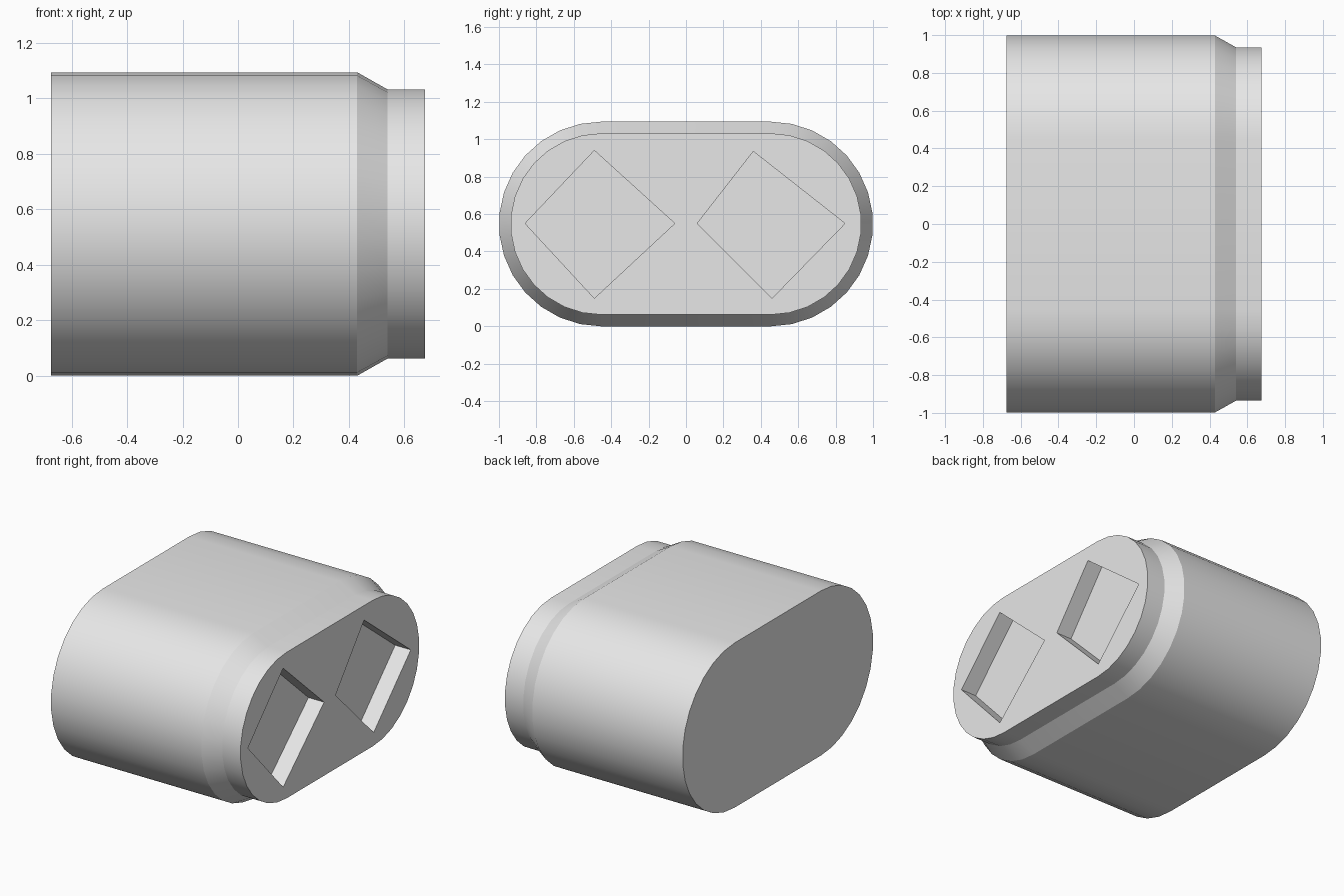
import bpy, bmesh, math

cube = bpy.data.objects.get("Cube")
if cube:
    bpy.data.objects.remove(cube, do_unlink=True)

grey = bpy.data.materials.new("light grey")
grey.use_nodes = True
grey.diffuse_color = (0.8, 0.8, 0.8, 1)
grey.node_tree.nodes["Principled BSDF"].inputs["Base Color"].default_value = (0.8, 0.8, 0.8, 1)

MID_Z = 0.547      # height of the long axis
HALF_FLAT = 0.453  # half length of the straight top and bottom
STEPS = 15         # facets per rounded end


def stadium(radius):
    """Rounded-end outline as (y, z) points."""
    points = []
    for side in (1, -1):
        for i in range(STEPS + 1):
            a = math.pi * i / STEPS - side * math.pi / 2
            points.append((side * HALF_FLAT + radius * math.cos(a),
                           MID_Z + radius * math.sin(a)))
    return points


def loft(name, sections):
    """Closed solid through (x, outline) sections along x."""
    bm = bmesh.new()
    rings = [[bm.verts.new((x, y, z)) for y, z in outline] for x, outline in sections]
    count = len(rings[0])
    for a, b in zip(rings, rings[1:]):
        for i in range(count):
            j = (i + 1) % count
            bm.faces.new((a[i], a[j], b[j], b[i]))
    bm.faces.new(rings[0])
    bm.faces.new(rings[-1])
    bmesh.ops.recalc_face_normals(bm, faces=bm.faces)
    mesh = bpy.data.meshes.new(name)
    bm.to_mesh(mesh)
    bm.free()
    obj = bpy.data.objects.new(name, mesh)
    bpy.context.collection.objects.link(obj)
    mesh.materials.append(grey)
    return obj


# Body with sloped shoulder and narrower neck
full, narrow = stadium(0.547), stadium(0.485)
body = loft("plug_body", [(-0.675, full), (0.43, full), (0.54, narrow), (0.675, narrow)])
bpy.ops.object.select_all(action="DESELECT")
body.select_set(True)
bpy.context.view_layer.objects.active = body

# Two diamond pockets sunk into the neck end
pockets = {
    "front_pocket": [(-0.86, 0.55), (-0.49, 0.15), (-0.06, 0.55), (-0.49, 0.94)],
    "back_pocket": [(0.06, 0.55), (0.46, 0.15), (0.85, 0.55), (0.36, 0.935)],
}
for name, outline in pockets.items():
    cutter = loft(name + "_cutter", [(0.56, outline), (0.8, outline)])
    cutter.hide_render = True
    mod = body.modifiers.new(name, "BOOLEAN")
    mod.operation = "DIFFERENCE"
    mod.solver = "EXACT"
    mod.object = cutter
    bpy.ops.object.modifier_apply(modifier=mod.name)
    bpy.data.objects.remove(cutter, do_unlink=True)

# Smooth the rounded sides, keep the rims crisp
bpy.ops.object.shade_smooth_by_angle(angle=math.radians(25))
